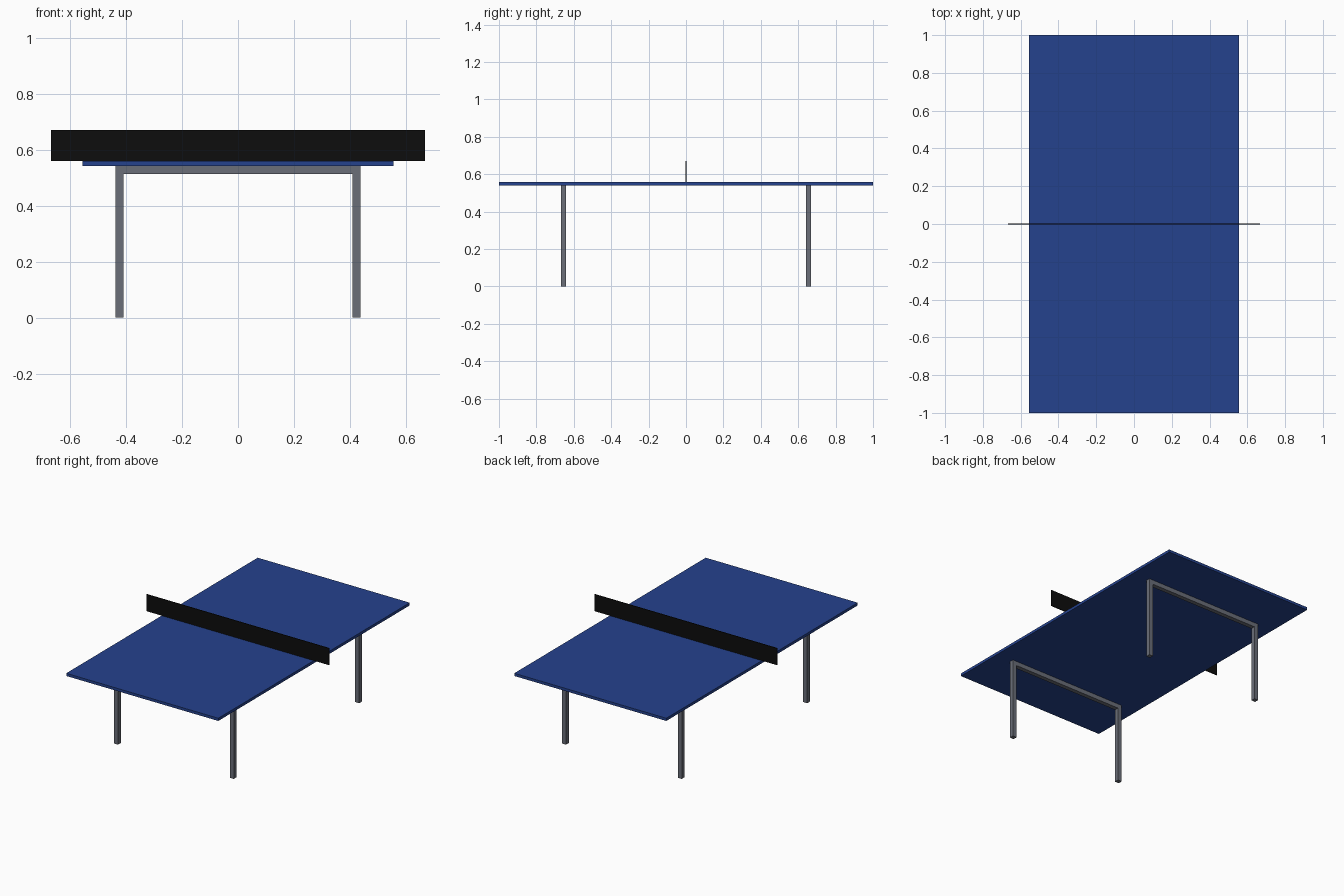
import bpy
import bmesh

cube = bpy.data.objects.get("Cube")
if cube:
    bpy.data.objects.remove(cube, do_unlink=True)


def make_material(name, rgb):
    mat = bpy.data.materials.new(name)
    mat.use_nodes = True
    mat.diffuse_color = (*rgb, 1)
    mat.node_tree.nodes["Principled BSDF"].inputs["Base Color"].default_value = (*rgb, 1)
    return mat


blue = make_material("table blue", (0.018, 0.054, 0.27))
grey = make_material("steel grey", (0.145, 0.157, 0.19))
black = make_material("net black", (0.004, 0.004, 0.004))


def extrude_profile(name, profile, y, depth, mat):
    """Extrude an x-z outline along y, centred on the given y."""
    bm = bmesh.new()
    face = bm.faces.new([bm.verts.new((x, y - depth / 2, z)) for x, z in profile])
    result = bmesh.ops.extrude_face_region(bm, geom=[face])
    moved = [v for v in result["geom"] if isinstance(v, bmesh.types.BMVert)]
    bmesh.ops.translate(bm, verts=moved, vec=(0, depth, 0))
    bmesh.ops.recalc_face_normals(bm, faces=bm.faces)
    mesh = bpy.data.meshes.new(name)
    bm.to_mesh(mesh)
    bm.free()
    mesh.materials.append(mat)
    obj = bpy.data.objects.new(name, mesh)
    bpy.context.collection.objects.link(obj)
    return obj


def rectangle(half_width, bottom, top):
    return [(-half_width, bottom), (half_width, bottom),
            (half_width, top), (-half_width, top)]


TOP, UNDERSIDE = 0.559, 0.541
TUBE = 0.029
OUTER = 0.438
INNER = OUTER - TUBE

# Playing surface
extrude_profile("tabletop", rectangle(0.556, UNDERSIDE, TOP), 0, 2.0, blue)

# Net, overhanging both sides of the table
extrude_profile("net", rectangle(0.667, TOP, 0.67), 0, 0.006, black)

# Two upside-down U frames: a pair of legs joined by a crossbar
half = [(OUTER, UNDERSIDE), (OUTER, 0), (INNER, 0), (INNER, UNDERSIDE - TUBE)]
frame = half + [(-x, z) for x, z in reversed(half)]
for name, y in (("front_leg_frame", -0.655), ("back_leg_frame", 0.655)):
    extrude_profile(name, frame, y, TUBE, grey)
